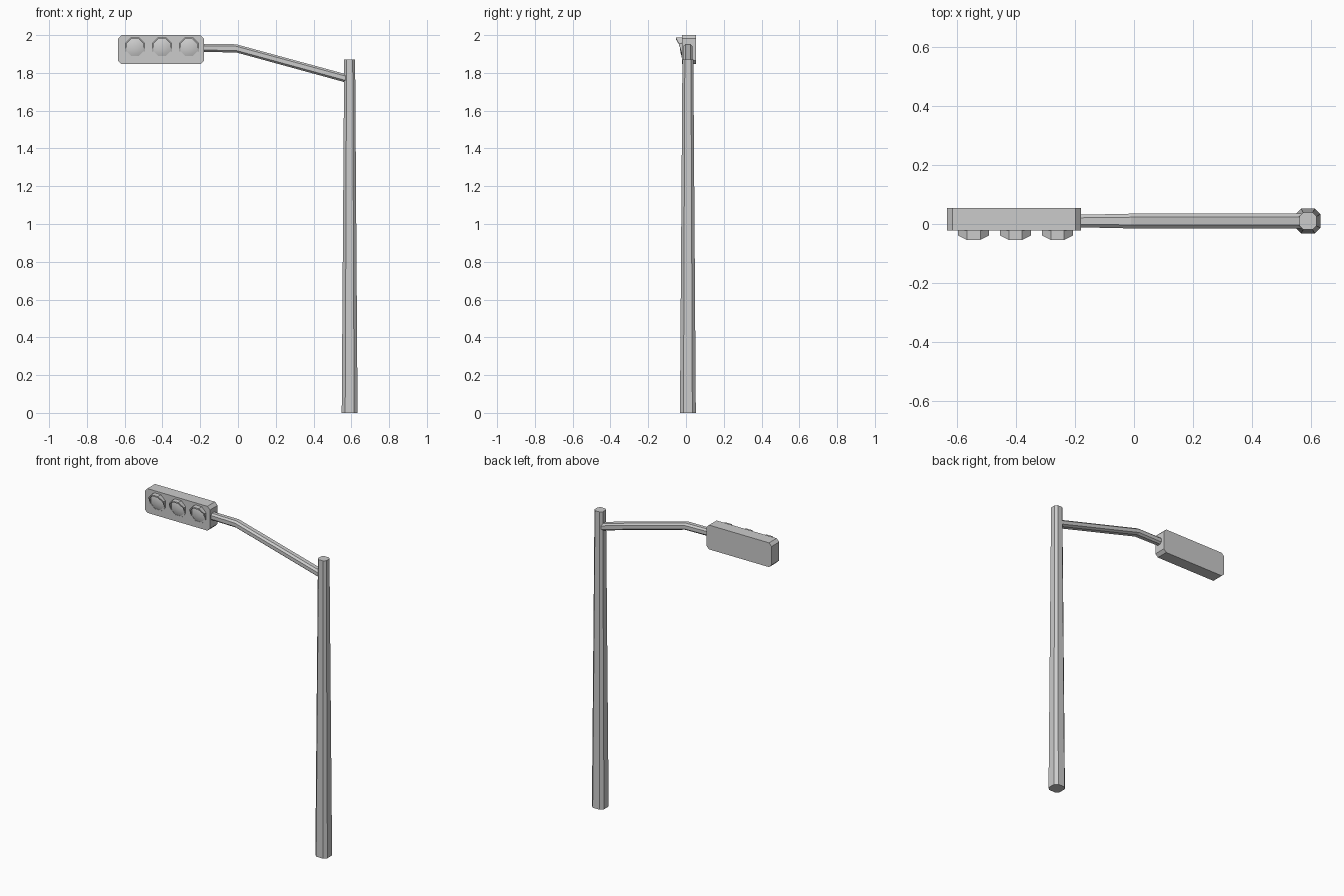
import bpy, bmesh, math
from mathutils import Vector

if "Cube" in bpy.data.objects:
    bpy.data.objects.remove(bpy.data.objects["Cube"])

YC = 0.01        # depth centre of pole and arm
FACE = -0.022    # front plane of the signal box


def finish(bm, name):
    bmesh.ops.recalc_face_normals(bm, faces=bm.faces)
    me = bpy.data.meshes.new(name)
    bm.to_mesh(me)
    bm.free()
    ob = bpy.data.objects.new(name, me)
    bpy.context.collection.objects.link(ob)
    return ob


def octagon(hu, hv, flat=0.52):
    # eight-sided section as a square with cut corners
    cu, cv = hu * flat, hv * flat
    return [(hu, -cv), (hu, cv), (cu, hv), (-cu, hv),
            (-hu, cv), (-hu, -cv), (-cu, -hv), (cu, -hv)]


def loft(name, rings):
    bm = bmesh.new()
    vs = [[bm.verts.new(p) for p in r] for r in rings]
    n = len(rings[0])
    for a, b in zip(vs, vs[1:]):
        for i in range(n):
            j = (i + 1) % n
            bm.faces.new((a[i], a[j], b[j], b[i]))
    bm.faces.new(vs[0])
    bm.faces.new(vs[-1])
    return finish(bm, name)


# Tapered upright pole
loft("pole", [[(0.591 + u, YC + v, z) for u, v in octagon(h, h, 0.56)]
              for z, h in ((0, 0.042), (1.87, 0.029))])

# Bent arm: x, z, half depth, half height
path = [(0.59, 1.766, 0.025, 0.022), (-0.01, 1.93, 0.025, 0.0215),
        (-0.20, 1.932, 0.021, 0.0215)]
loft("arm", [[(x, YC + u, z + v) for u, v in octagon(hd, hh)]
             for x, z, hd, hh in path])

# Signal box with cut corners
cx, cz, hx, hz, c = -0.4075, 1.9235, 0.2275, 0.0765, 0.018
outline = [(hx, -hz + c), (hx, hz - c), (hx - c, hz), (-hx + c, hz),
           (-hx, hz - c), (-hx, -hz + c), (-hx + c, -hz), (hx - c, -hz)]
loft("signal_box", [[(cx + u, y, cz + v) for u, v in outline]
                    for y in (FACE, 0.054)])


def visor(name, x, z):
    # octagonal hood, deep at the top and shallow at the bottom
    def depth(v):
        return max(0.003, min(0.032, 0.032 * (v + 0.005) / 0.053))
    outer, inner = octagon(0.053, 0.053, 0.43), octagon(0.045, 0.045, 0.43)
    bm = bmesh.new()
    rings = [[bm.verts.new((x + u, FACE + 0.003, z + v)) for u, v in outer],
             [bm.verts.new((x + u, FACE - depth(v), z + v)) for u, v in outer],
             [bm.verts.new((x + p[0], FACE - depth(q[1]), z + p[1]))
              for p, q in zip(inner, outer)],
             [bm.verts.new((x + u, FACE + 0.003, z + v)) for u, v in inner]]
    for k in range(4):
        a, b = rings[k], rings[(k + 1) % 4]
        for i in range(8):
            j = (i + 1) % 8
            bm.faces.new((a[i], a[j], b[j], b[i]))
    finish(bm, name)


def lens(name, x, z):
    # shallow faceted dome
    rings = [[(x + u, FACE - d, z + v) for u, v in octagon(r, r, 0.43)]
             for r, d in ((0.046, -0.003), (0.045, 0.001),
                          (0.032, 0.006), (0.012, 0.009))]
    ob = loft(name, rings)
    bpy.context.view_layer.objects.active = ob
    ob.select_set(True)
    bpy.ops.object.shade_smooth_by_angle(angle=math.radians(35))
    ob.select_set(False)


for i, x in enumerate((-0.545, -0.4025, -0.26)):
    visor(f"lamp_visor_{i + 1}", x, 1.934)
    lens(f"lamp_lens_{i + 1}", x, 1.934)
